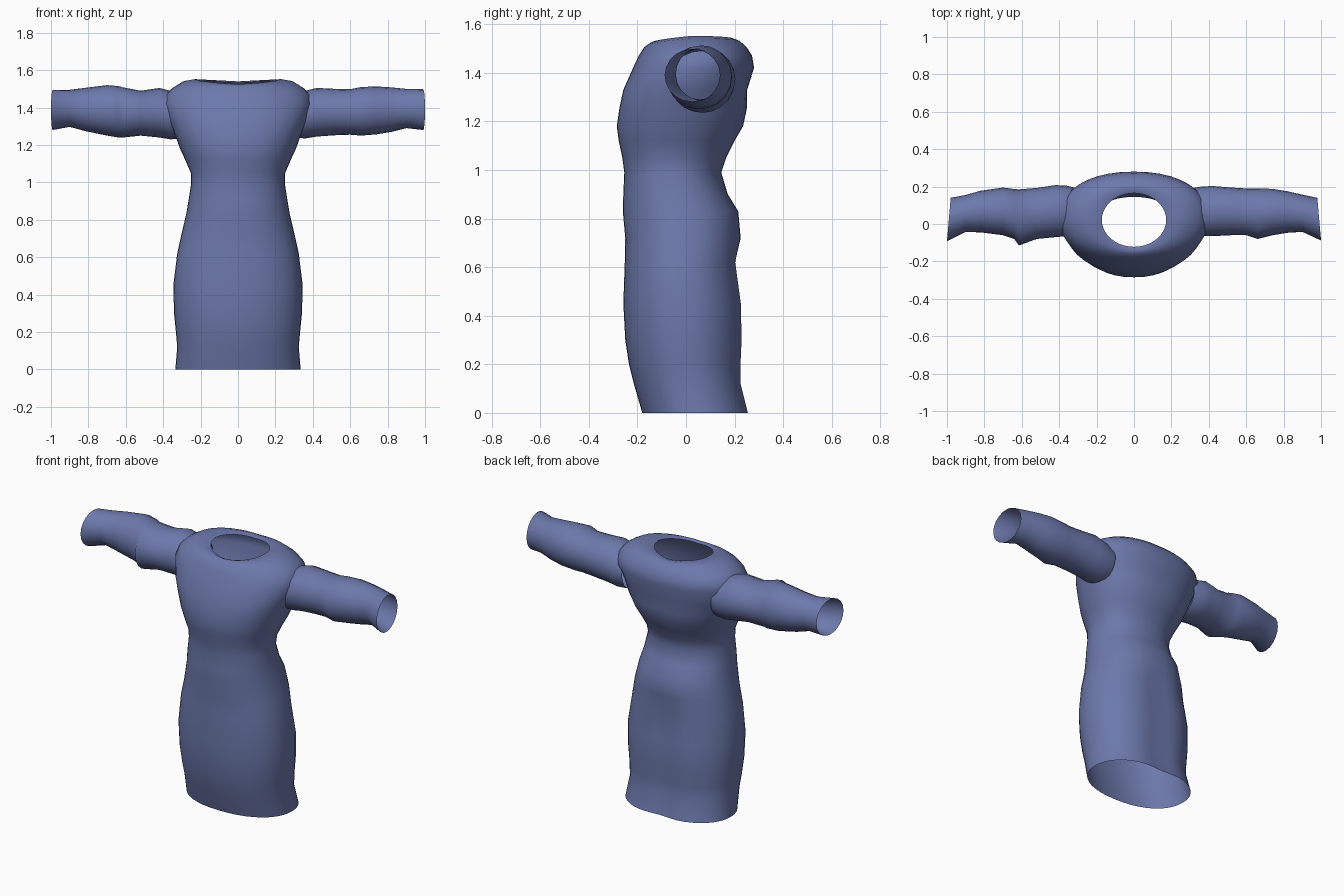
import bpy, bmesh, math
from mathutils import Vector

fabric = bpy.data.materials.new("slate blue fabric")
fabric.diffuse_color = (0.15, 0.19, 0.41, 1)


def loft(name, rings):
    """Open tube skinned through equal-length rings of points."""
    bm = bmesh.new()
    rows = [[bm.verts.new(p) for p in ring] for ring in rings]
    n = len(rows[0])
    for a, b in zip(rows, rows[1:]):
        for i in range(n):
            j = (i + 1) % n
            bm.faces.new((a[i], a[j], b[j], b[i]))
    me = bpy.data.meshes.new(name)
    bm.to_mesh(me)
    bm.free()
    me.materials.append(fabric)
    ob = bpy.data.objects.new(name, me)
    bpy.context.collection.objects.link(ob)
    me.shade_smooth()
    return ob


def oval(n, power):
    """Unit superellipse points."""
    out = []
    for i in range(n):
        t = 2 * math.pi * i / n
        c, s = math.cos(t), math.sin(t)
        out.append((math.copysign(abs(c) ** (2 / power), c),
                    math.copysign(abs(s) ** (2 / power), s)))
    return out


# Dress body: height, half width, front y, back y, roundness power
body = [
    (0.00, .335, -.18, .27, 2.2), (0.12, .325, -.215, .24, 2.2),
    (0.20, .332, -.235, .24, 2.2), (0.30, .342, -.25, .245, 2.2),
    (0.45, .346, -.258, .242, 2.2), (0.62, .325, -.252, .218, 2.2),
    (0.72, .303, -.25, .225, 2.2), (0.83, .277, -.26, .215, 2.2),
    (0.90, .265, -.258, .172, 2.2), (0.99, .251, -.254, .145, 2.2),
    (1.05, .252, -.262, .165, 2.2), (1.12, .282, -.277, .20, 2.2),
    (1.18, .310, -.285, .235, 2.2), (1.25, .335, -.275, .25, 2.3),
    (1.33, .367, -.258, .252, 2.3), (1.42, .400, -.218, .28, 2.2),
    (1.47, .385, -.195, .272, 2.2), (1.505, .35, -.172, .25, 2.2),
    (1.53, .29, -.158, .222, 2.1), (1.54, .23, -.142, .195, 2.0),
    (1.53, .172, -.122, .165, 2.0),
]
rings = []
for z, w, y0, y1, power in body:
    ring = []
    for c, s in oval(40, power):
        # hollow down the middle of the skirt back, and raised shoulder tops
        dent = .02 * max(0, s) * math.exp(-(c / .3) ** 2) if z < .7 else 0
        rise = .012 * abs(c) + .015 * min(0, s) if z > 1.52 else 0
        ring.append(Vector((w * c, (y0 + y1) / 2 + s * (y1 - y0) / 2 - dent, z + rise)))
    rings.append(ring)
loft("dress_body", rings)

# Sleeves: distance out, front y, back y, bottom z, top z
right = [(.30, -.06, .19, 1.24, 1.47), (.36, -.065, .20, 1.235, 1.49),
         (.42, -.065, .203, 1.245, 1.505), (.52, -.06, .195, 1.252, 1.50),
         (.60, -.06, .19, 1.255, 1.498), (.66, -.08, .19, 1.25, 1.51),
         (.74, -.06, .188, 1.257, 1.513), (.82, -.047, .175, 1.27, 1.508),
         (.90, -.042, .157, 1.29, 1.50), (.99, -.088, .14, 1.28, 1.498)]
left = [(.30, -.06, .19, 1.235, 1.47), (.36, -.065, .205, 1.23, 1.49),
        (.42, -.07, .208, 1.24, 1.505), (.52, -.08, .193, 1.25, 1.49),
        (.615, -.115, .185, 1.24, 1.508), (.64, -.08, .187, 1.24, 1.515),
        (.70, -.06, .195, 1.25, 1.52), (.82, -.045, .178, 1.275, 1.505),
        (.90, -.042, .155, 1.297, 1.495), (.99, -.092, .14, 1.28, 1.495)]
for name, side, profile in (("right_sleeve", 1, right), ("left_sleeve", -1, left)):
    rings = []
    for d, y0, y1, z0, z1 in profile:
        cuff = .01 if d > .95 else 0     # slanted cuff
        rings.append([Vector((side * (d - cuff * c),
                              (y0 + y1) / 2 + c * (y1 - y0) / 2,
                              (z0 + z1) / 2 + side * s * (z1 - z0) / 2))
                      for c, s in oval(20, 2)])
    loft(name, rings)
